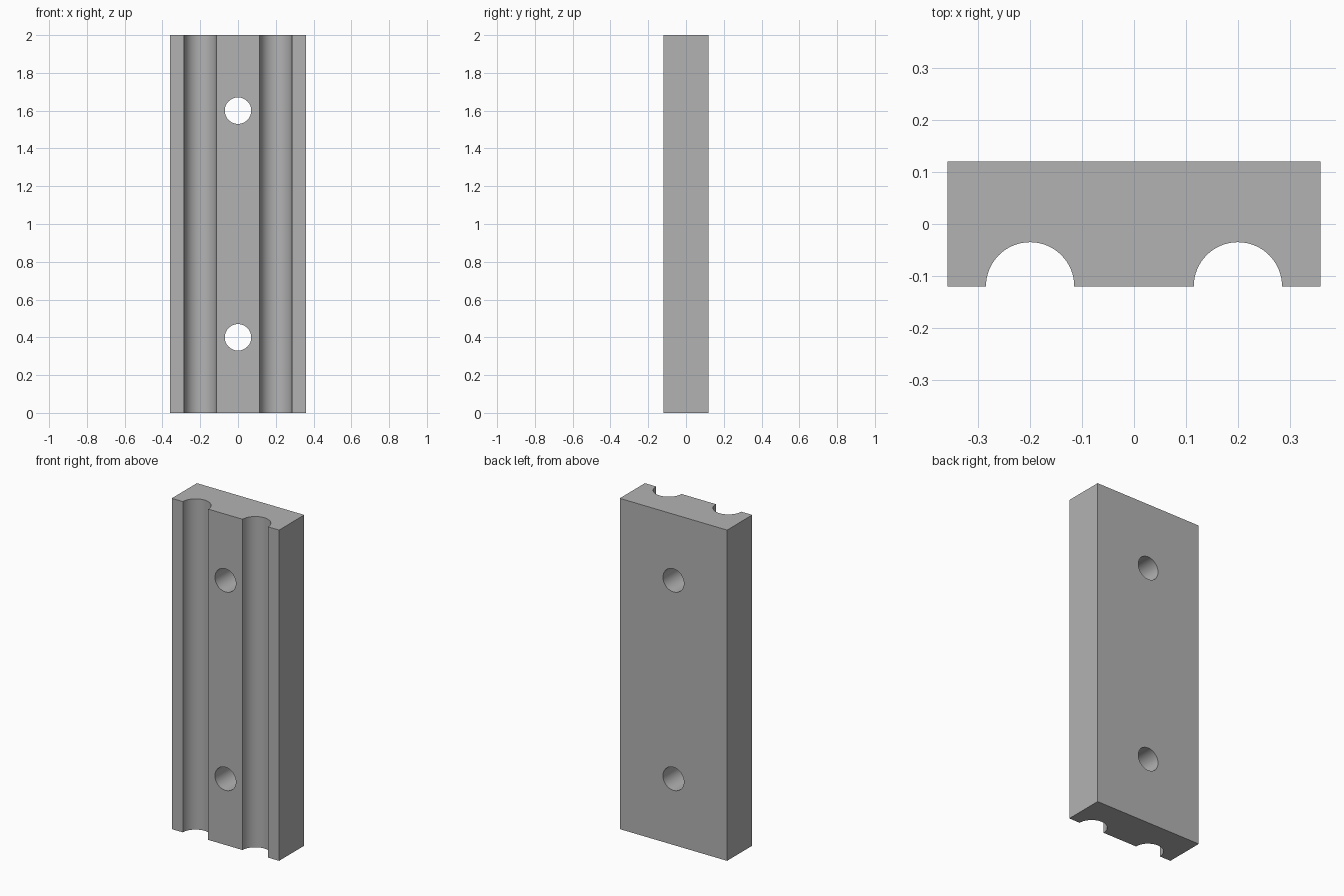
import bpy
import bmesh
import math

cube = bpy.data.objects.get("Cube")
if cube:
    bpy.data.objects.remove(cube, do_unlink=True)

WIDTH, DEPTH, HEIGHT = 0.718, 0.24, 2.0
GROOVE_X, GROOVE_R = 0.2, 0.085
HOLE_R, HOLE_HEIGHTS = 0.07, (0.4, 1.6)
SEGMENTS = 32

grey = bpy.data.materials.new("plain grey")
grey.use_nodes = True
colour = (0.45, 0.45, 0.45, 1)
grey.diffuse_color = colour
grey.node_tree.nodes["Principled BSDF"].inputs["Base Color"].default_value = colour

# Cross-section: a rectangle with two half-round grooves in the front edge
w, d = WIDTH / 2, DEPTH / 2
profile = [(-w, -d)]
for cx in (-GROOVE_X, GROOVE_X):
    for i in range(SEGMENTS + 1):
        a = math.pi * (1 - i / SEGMENTS)
        profile.append((cx + GROOVE_R * math.cos(a), -d + GROOVE_R * math.sin(a)))
profile += [(w, -d), (w, d), (-w, d)]

# Clamp block: the section extruded to full height
bm = bmesh.new()
base = bm.faces.new([bm.verts.new((x, y, 0)) for x, y in profile])
top = bmesh.ops.extrude_face_region(bm, geom=[base])["geom"]
bmesh.ops.translate(bm, vec=(0, 0, HEIGHT),
                    verts=[g for g in top if isinstance(g, bmesh.types.BMVert)])
bmesh.ops.recalc_face_normals(bm, faces=bm.faces)
mesh = bpy.data.meshes.new("grooved_block")
bm.to_mesh(mesh)
bm.free()
mesh.materials.append(grey)
block = bpy.data.objects.new("grooved_block", mesh)
bpy.context.collection.objects.link(block)

# Bolt holes through the middle web
cutters = []
for z in HOLE_HEIGHTS:
    bpy.ops.mesh.primitive_cylinder_add(vertices=2 * SEGMENTS, radius=HOLE_R, depth=2 * DEPTH,
                                        location=(0, 0, z), rotation=(math.pi / 2, 0, 0))
    cutter = bpy.context.object
    cutter.name = "bolt_hole_cutter"
    cutter.hide_render = True
    cutter.data.materials.append(grey)
    cutters.append(cutter)
    cut = block.modifiers.new("bolt_hole", "BOOLEAN")
    cut.operation, cut.solver, cut.object = "DIFFERENCE", "EXACT", cutter

bpy.ops.object.select_all(action="DESELECT")
block.select_set(True)
bpy.context.view_layer.objects.active = block
for name in [m.name for m in block.modifiers]:
    bpy.ops.object.modifier_apply(modifier=name)
for cutter in cutters:
    bpy.data.objects.remove(cutter, do_unlink=True)

# Smooth the grooves and holes, keep the corners crisp
bpy.ops.object.shade_smooth_by_angle(angle=math.radians(30))
